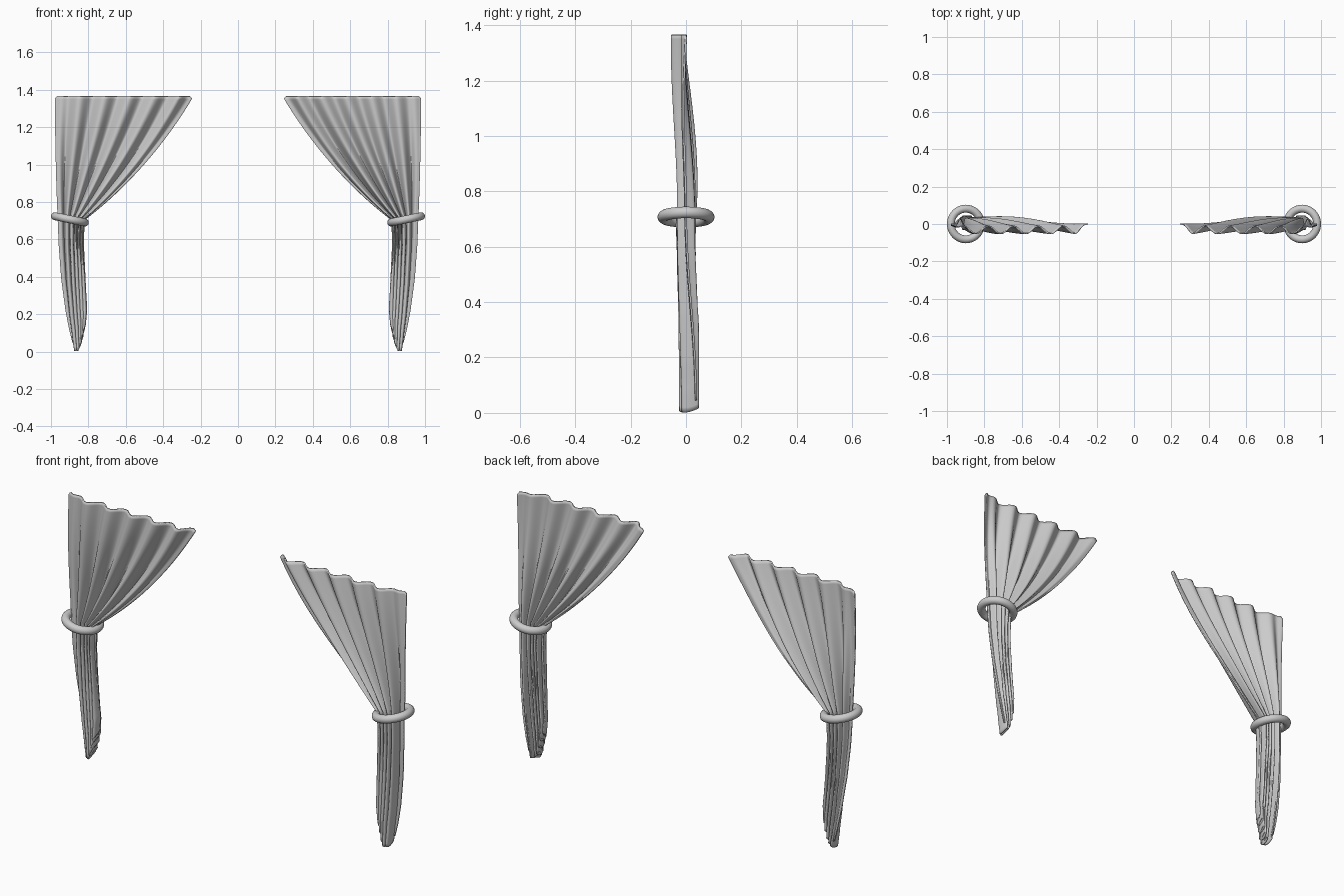
import bpy, bmesh, math
from math import pi, sin, cos

if "Cube" in bpy.data.objects:
    bpy.data.objects.remove(bpy.data.objects["Cube"])

COLS, UP, LOW = 150, 44, 40      # grid resolution of one curtain
FOLDS = 5.5


def lerp(a, b, t):
    return a + (b - a) * t


def smooth(t):
    t = max(0.0, min(1.0, t))
    return t * t * (3 - 2 * t)


def bezier(a, b, c, t):
    return (1 - t) ** 2 * a + 2 * t * (1 - t) * b + t * t * c


def profile(pts, t):
    # piecewise linear lookup of (t, value) pairs
    for (t0, a), (t1, b) in zip(pts, pts[1:]):
        if t <= t1:
            return lerp(a, b, (t - t0) / (t1 - t0))
    return pts[-1][1]


OUTER = [(0, -0.965), (0.25, -0.958), (0.5, -0.945), (0.75, -0.922), (0.9, -0.902), (1, -0.885)]
INNER = [(0, -0.822), (0.2, -0.828), (0.5, -0.82), (0.85, -0.81), (1, -0.818)]


def tie_z(s):
    return lerp(0.73, 0.705, s)


def edge(u, w):
    return smooth(u / w) * smooth((1 - u) / w)


def upper_point(u, t):
    # cloth above the tie: fans out from the ring to the top hem
    s = u ** 0.6
    x = bezier(lerp(-0.978, -0.245, u), lerp(-0.978, -0.47, u), lerp(-0.965, -0.822, s), t)
    z_top = 1.365 - 0.012 * (1 - edge(u, 0.015))
    z = bezier(z_top, lerp(1.04, 0.975, u), tie_z(s), t)
    amp = lerp(0.02, 0.03, t)
    mean = lerp(-0.031, 0.0, smooth(t)) + 0.035 * u ** 3 * sin(pi * t)
    y = mean * lerp(edge(u, 0.1), 1, t) - amp * edge(u, 0.1) * cos(2 * pi * FOLDS * u)
    # finer creases appear toward the tie and the inner edge
    y += 0.006 * t * t * u * sin(2 * pi * 17 * u + 1.0)
    return x, min(max(y, -0.052), 0.042), z


def lower_point(u, t):
    # gathered tail below the tie
    s = u ** 0.6
    x = lerp(profile(OUTER, t), profile(INNER, t), s)
    x += 0.007 * smooth(t) * edge(u, 0.1) * sin(2 * pi * FOLDS * u)
    hem = 0.045 * (1 - smooth(u / 0.14)) + 0.11 * smooth((u - 0.3) / 0.7)
    hem += 0.02 * smooth(u / 0.4) * (1 + sin(2 * pi * FOLDS * u))
    z = lerp(tie_z(s), hem + 0.002, t)
    amp = lerp(0.03, 0.027, t)
    y = -amp * edge(u, 0.1) * cos(2 * pi * FOLDS * u + 0.8 * t) + 0.006 * smooth(t)
    y += 0.03 * smooth(t) * (1 - smooth(u / 0.25))
    y += 0.006 * (1 - 0.5 * t) * u * sin(2 * pi * 17 * u + 1.0)
    return x, min(max(y, -0.047), 0.043), z


def curtain(name, side):
    bm = bmesh.new()
    rows = []
    for j in range(UP + LOW + 1):
        row = []
        for i in range(COLS + 1):
            u = i / COLS
            x, y, z = upper_point(u, j / UP) if j <= UP else lower_point(u, (j - UP) / LOW)
            row.append(bm.verts.new((-side * x, y, z)))
        rows.append(row)
    for a, b in zip(rows, rows[1:]):
        for i in range(COLS):
            q = (a[i], b[i], b[i + 1], a[i + 1])
            bm.faces.new(q if side < 0 else q[::-1])
    mesh = bpy.data.meshes.new(name)
    bm.to_mesh(mesh)
    bm.free()
    mesh.shade_smooth()
    ob = bpy.data.objects.new(name, mesh)
    bpy.context.collection.objects.link(ob)
    mod = ob.modifiers.new("cloth_thickness", 'SOLIDIFY')
    mod.thickness = 0.007
    mod.offset = 0


def tie_ring(name, side):
    bpy.ops.mesh.primitive_torus_add(
        major_radius=0.082, minor_radius=0.021, major_segments=48, minor_segments=16,
        location=(side * 0.899, 0, 0.707), rotation=(0, -side * 0.207, 0))
    ob = bpy.context.object
    ob.name = name
    bpy.ops.object.shade_smooth()


# mirrored pair of curtains with their tie-back rings
for label, side in (("left", -1), ("right", 1)):
    curtain(label + "_curtain", side)
    tie_ring(label + "_tie_ring", side)
